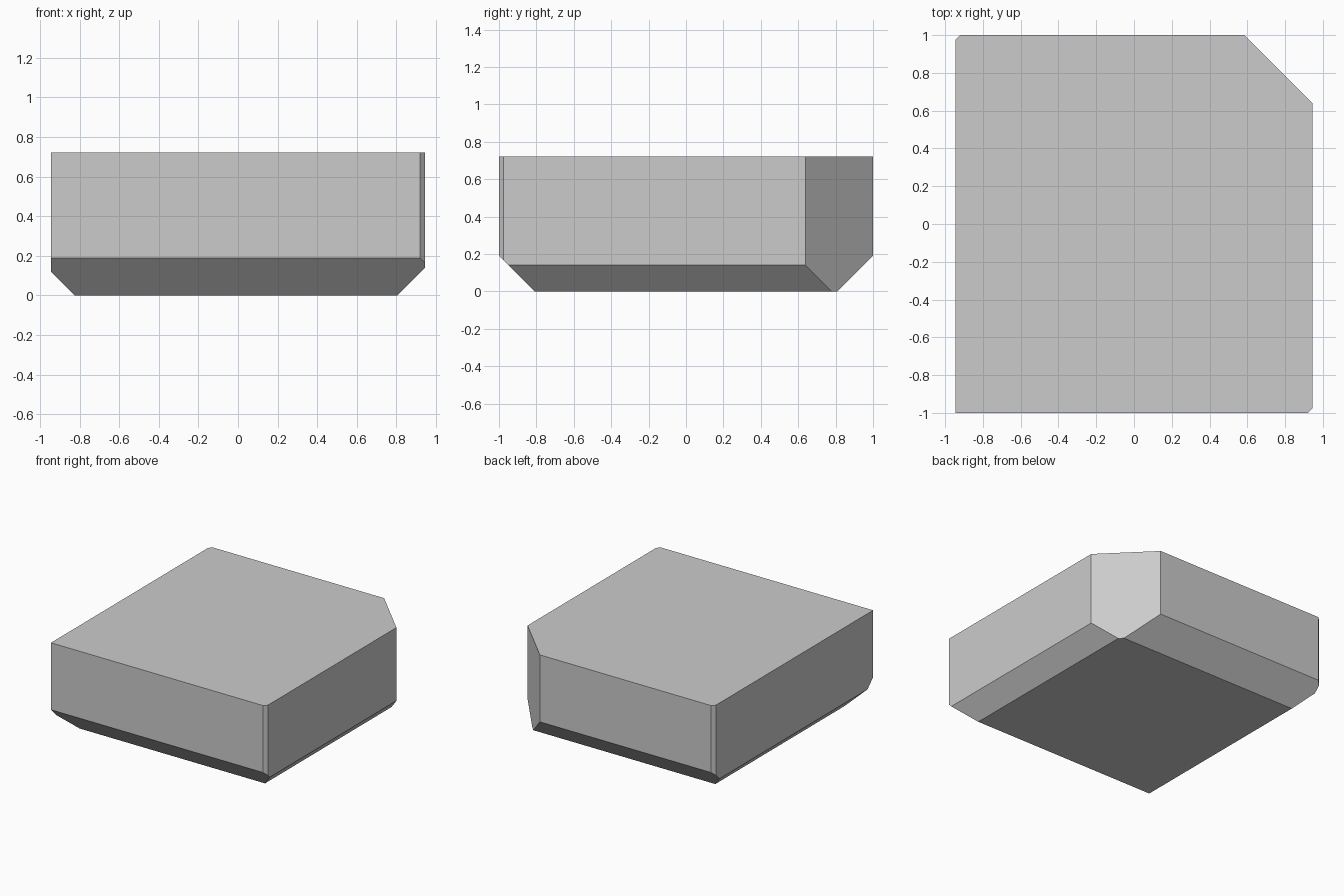
import bpy, bmesh
from mathutils import Vector

if "Cube" in bpy.data.objects:
    bpy.data.objects.remove(bpy.data.objects["Cube"])

HX, HY, H = 0.945, 1.0, 0.722

# Plain slab
bm = bmesh.new()
bmesh.ops.create_cube(bm, size=1)
for v in bm.verts:
    v.co = Vector((v.co.x * 2 * HX, v.co.y * 2 * HY, (v.co.z + 0.5) * H))


def chamfer(normal, point):
    """Slice off everything beyond the plane and cap the cut."""
    geom = bm.verts[:] + bm.edges[:] + bm.faces[:]
    cut = bmesh.ops.bisect_plane(bm, geom=geom, plane_co=point, plane_no=normal,
                                 clear_outer=True, dist=1e-5)["geom_cut"]
    edges = [e for e in cut if isinstance(e, bmesh.types.BMEdge)]
    bmesh.ops.contextual_create(bm, geom=edges)


# Vertical corners: one large, two slight, front left stays sharp
for sx, sy, size in ((1, 1, 0.36), (1, -1, 0.025), (-1, 1, 0.025)):
    chamfer((sx, sy, 0), (sx * (HX - size), sy * HY, 0))

# Bottom edges
for sx, sy, size in ((0, -1, 0.19), (0, 1, 0.19), (1, 0, 0.14), (-1, 0, 0.12)):
    chamfer((sx, sy, -1), (sx * HX, sy * HY, size))

bmesh.ops.recalc_face_normals(bm, faces=bm.faces)
mesh = bpy.data.meshes.new("chamfered_block")
bm.to_mesh(mesh)
bm.free()
block = bpy.data.objects.new("chamfered_block", mesh)
bpy.context.collection.objects.link(block)
